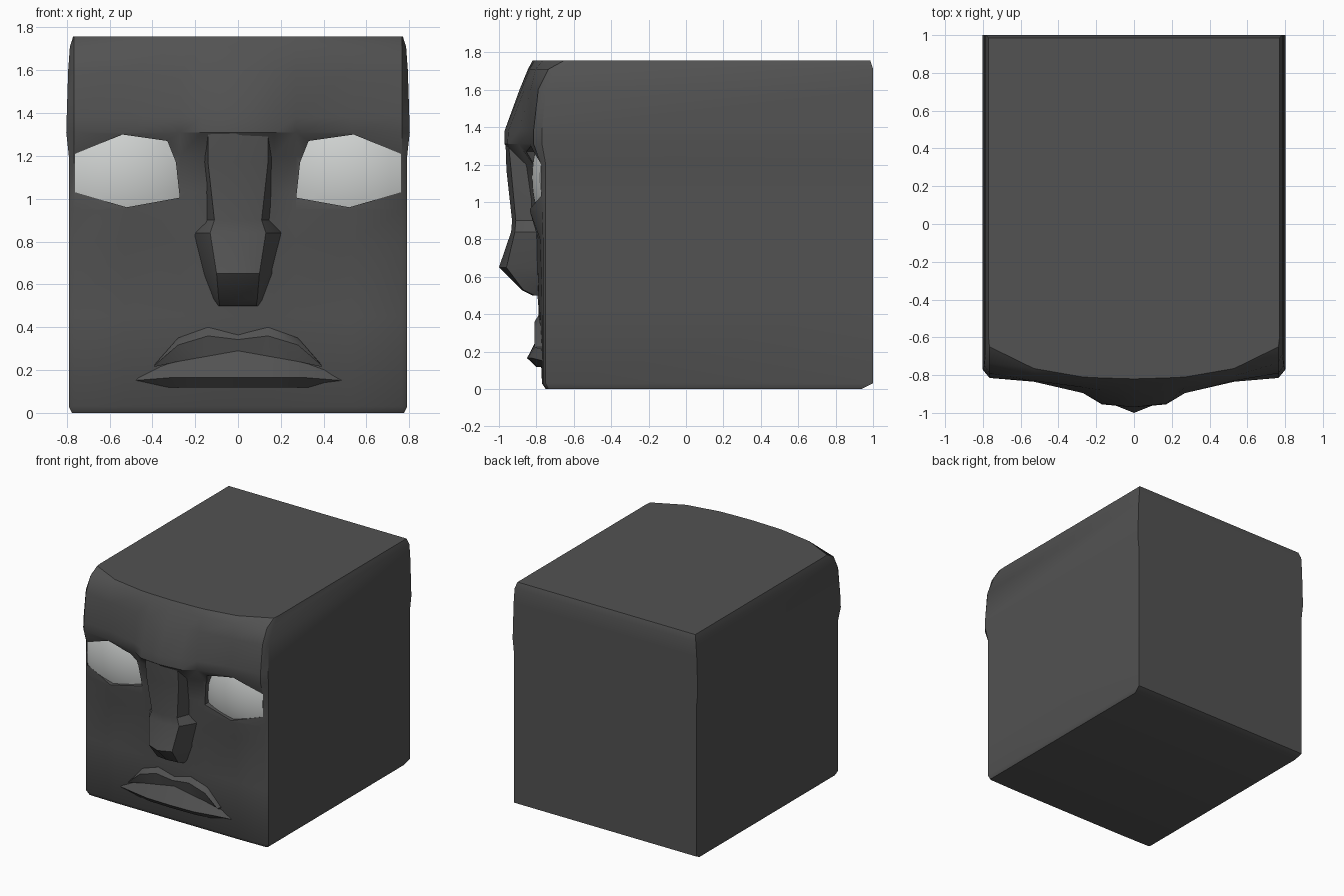
import bpy, bmesh, math
from mathutils import Matrix

if "Cube" in bpy.data.objects:
    bpy.data.objects.remove(bpy.data.objects["Cube"])


def material(name, c):
    m = bpy.data.materials.new(name)
    m.diffuse_color = (*c, 1)
    m.use_nodes = True
    m.node_tree.nodes["Principled BSDF"].inputs["Base Color"].default_value = m.diffuse_color
    return m


STONE = material("dark grey stone", (0.085, 0.085, 0.085))
WHITE = material("pale eye white", (0.64, 0.66, 0.65))


def finish(bm, name, mat):
    bmesh.ops.recalc_face_normals(bm, faces=bm.faces)
    me = bpy.data.meshes.new(name)
    bm.to_mesh(me)
    bm.free()
    me.materials.append(mat)
    ob = bpy.data.objects.new(name, me)
    bpy.context.collection.objects.link(ob)
    return ob


def loft(name, rings, mat=STONE):
    """Skin closed rings of 3D points and cap both ends."""
    bm = bmesh.new()
    vs = [[bm.verts.new(p) for p in r] for r in rings]
    n = len(vs[0])
    for a, b in zip(vs, vs[1:]):
        for i in range(n):
            j = (i + 1) % n
            bm.faces.new((a[i], a[j], b[j], b[i]))
    bm.faces.new(vs[0])
    bm.faces.new(vs[-1])
    return finish(bm, name, mat)


def mirror_ring(half, z):
    """Half outline from x=0 at the front, mirrored to a closed ring."""
    other = [(-x, y) for x, y in reversed(half) if x > 1e-6]
    return [(x, y, z) for x, y in half + other]


def select(ob):
    bpy.ops.object.select_all(action='DESELECT')
    ob.select_set(True)
    bpy.context.view_layer.objects.active = ob


def boolean(ob, cutter, op):
    m = ob.modifiers.new("cut", 'BOOLEAN')
    m.object, m.operation, m.solver = cutter, op, 'EXACT'
    select(ob)
    bpy.ops.object.modifier_apply(modifier=m.name)


# Head block: z, side x, back y, front edge y, then front y at each column
COLS = (0, 0.17, 0.27, 0.53, 0.765)
ROWS = [
    (0.00, 0.775, 0.94, -0.735, -0.75, -0.75, -0.75, -0.75, -0.745),
    (0.03, 0.79, 1.0, -0.75, -0.77, -0.77, -0.77, -0.77, -0.765),
    (0.45, 0.79, 1.0, -0.75, -0.79, -0.785, -0.78, -0.77, -0.765),
    (0.80, 0.79, 1.0, -0.75, -0.82, -0.80, -0.79, -0.78, -0.765),
    (0.95, 0.79, 1.0, -0.75, -0.85, -0.82, -0.80, -0.835, -0.77),
    (1.03, 0.79, 1.0, -0.75, -0.87, -0.825, -0.80, -0.83, -0.775),
    (1.20, 0.79, 1.0, -0.75, -0.91, -0.85, -0.82, -0.80, -0.775),
    (1.31, 0.802, 1.0, -0.77, -0.97, -0.955, -0.895, -0.835, -0.815),
    (1.38, 0.80, 1.0, -0.77, -0.97, -0.95, -0.895, -0.835, -0.815),
    (1.60, 0.793, 1.0, -0.75, -0.89, -0.88, -0.865, -0.83, -0.79),
    (1.71, 0.785, 1.0, -0.68, -0.845, -0.84, -0.835, -0.805, -0.735),
    (1.757, 0.77, 0.985, -0.60, -0.82, -0.815, -0.81, -0.765, -0.65),
]
head = loft("head", [
    mirror_ring(list(zip(COLS, ys)) + [(sx, ye), (sx, by)], z)
    for z, sx, by, ye, *ys in ROWS])

# Nose: z, middle y, ridge x, ridge y, base x, base y
NOSE = [
    (1.32, -0.965, 0.14, -0.95, 0.16, -0.80),
    (1.17, -0.96, 0.14, -0.935, 0.165, -0.80),
    (0.90, -0.93, 0.11, -0.91, 0.155, -0.79),
    (0.84, -0.935, 0.13, -0.915, 0.21, -0.785),
    (0.65, -1.0, 0.10, -0.96, 0.165, -0.775),
    (0.53, -0.88, 0.09, -0.87, 0.12, -0.77),
    (0.50, -0.82, 0.085, -0.81, 0.10, -0.77),
]
nose = loft("nose", [mirror_ring([(0, ym), (rx, ry), (bx, by), (bx, -0.7)], z)
                     for z, ym, rx, ry, bx, by in NOSE])


def lip(name, cols):
    """cols: x and its (y, z) section, mirrored left to right."""
    full = [(-x, s) for x, s in reversed(cols) if x > 0] + cols
    return loft(name, [[(x, y, z) for y, z in s] for x, s in full])


# Upper lip with a dip in the middle
UPPER = [(0, 0.365, 0.29), (0.14, 0.40, 0.265), (0.28, 0.35, 0.24), (0.39, 0.225, 0.215)]
upper = lip("upper_lip", [
    (x, [(-0.7, t), (-0.785, t), (-0.81, t + (b - t) * 0.3), (-0.79, b), (-0.7, b)])
    for x, t, b in UPPER])

# Lower lip with an undercut below the ridge
LOWER = [(0, 0.30, 0.165, -0.85), (0.2, 0.27, 0.165, -0.845),
         (0.31, 0.235, 0.165, -0.825), (0.5, 0.165, 0.15, -0.765)]
lower = lip("lower_lip", [
    (x, [(-0.7, t), (-0.78 if x < 0.4 else -0.76, t), (yr, r), (max(yr + 0.05, -0.8), 0.118), (-0.7, 0.118)])
    for x, t, r, yr in LOWER])

# Eyes: angular sockets cut in the head, filled with domed whites
OUTLINE = [(0.76, 1.03), (0.76, 1.21), (0.54, 1.30), (0.33, 1.27),
           (0.29, 1.17), (0.272, 1.005), (0.52, 0.96)]
R = 0.62
eyes = []
for side, s in (("right", 1), ("left", -1)):
    cutter = loft("socket_cutter", [[(s * x, y, z) for x, z in OUTLINE] for y in (-1.2, -0.68)])
    cutter.hide_render = True
    bm = bmesh.new()
    bmesh.ops.create_uvsphere(bm, u_segments=64, v_segments=40, radius=R,
                              matrix=Matrix.Translation((s * 0.53, -0.825 + R, 1.13)))
    eye = finish(bm, side + "_eye", WHITE)
    boolean(eye, cutter, 'INTERSECT')
    boolean(head, cutter, 'DIFFERENCE')
    bpy.data.objects.remove(cutter)
    eye.data.materials.clear()
    eye.data.materials.append(WHITE)
    eyes.append(eye)

for ob in [head, nose, upper, lower] + eyes:
    for p in ob.data.polygons:
        p.material_index = 0
    select(ob)
    bpy.ops.object.shade_smooth_by_angle(angle=math.radians(35))
